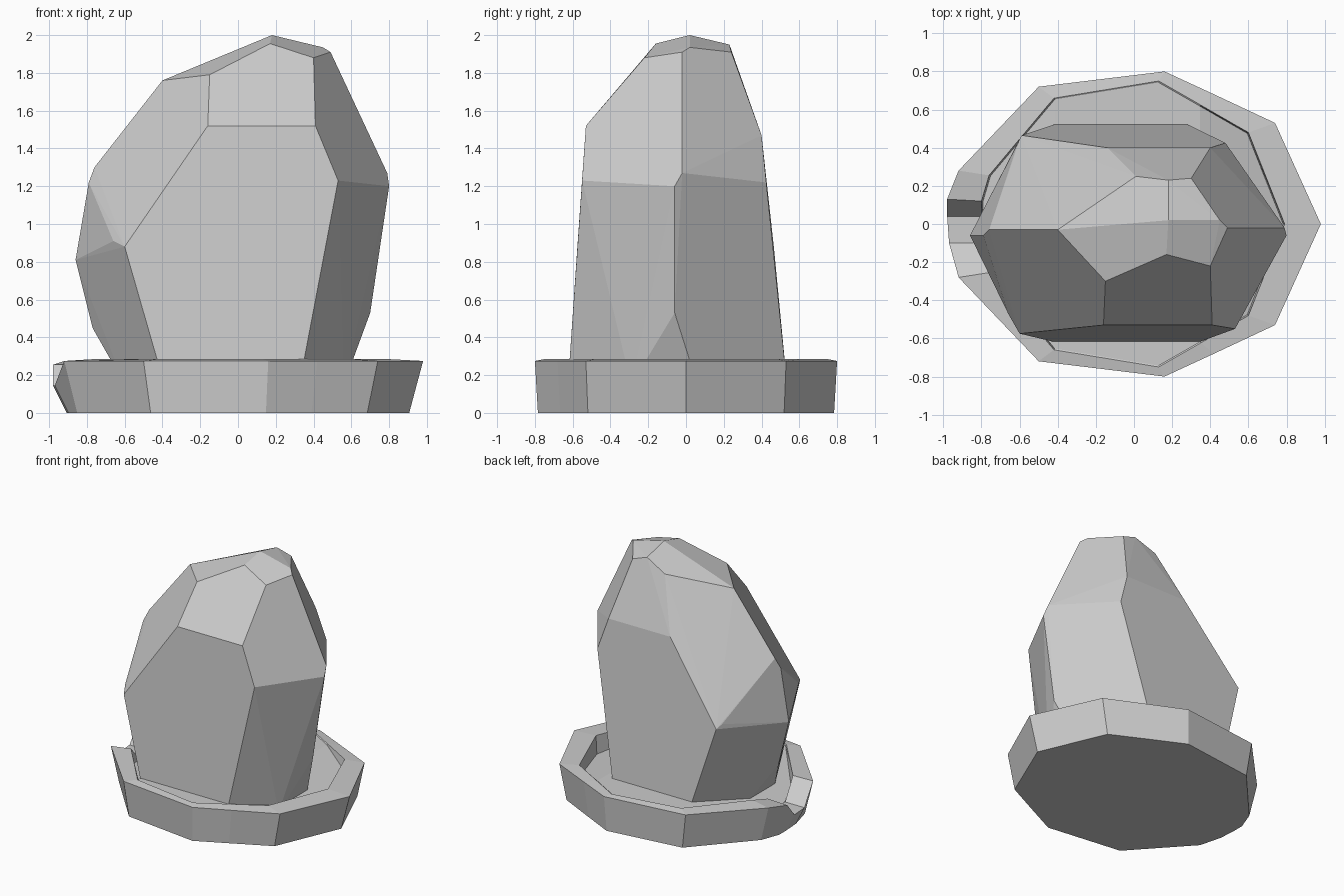
import bpy
import bmesh
import math

default_cube = bpy.data.objects.get("Cube")
if default_cube:
    bpy.data.objects.remove(default_cube, do_unlink=True)


def make_material(name, value):
    material = bpy.data.materials.new(name)
    material.use_nodes = True
    colour = (value, value, value, 1)
    material.diffuse_color = colour
    material.node_tree.nodes["Principled BSDF"].inputs["Base Color"].default_value = colour
    return material


stone = make_material("stone grey", 0.6)


def finish(name, bm):
    """Turn a bmesh into a flat shaded stone object."""
    bmesh.ops.recalc_face_normals(bm, faces=bm.faces)
    mesh = bpy.data.meshes.new(name)
    bm.to_mesh(mesh)
    bm.free()
    mesh.materials.append(stone)
    item = bpy.data.objects.new(name, mesh)
    bpy.context.collection.objects.link(item)
    return item


# Boulder: facet corners in groups, wrapped in a convex hull
crown = [(.18, .02, 2), (.17, -.16, 1.955), (.45, .02, 1.935), (.49, -.02, 1.91),
         (.4, -.22, 1.88), (.18, .23, 1.95), (.3, .24, 1.91), (.01, .25, 1.87),
         (-.4, -.03, 1.76), (-.15, -.3, 1.79)]
front_shoulder = [(-.16, -.53, 1.52), (.41, -.53, 1.52), (.53, -.55, 1.23),
                  (-.6, -.575, .88), (-.66, -.47, .91)]
back_shoulder = [(-.14, .4, 1.47), (.4, .4, 1.47), (.48, .425, 1.22),
                 (-.59, .465, .88), (-.61, .42, .91)]
left_ridge = [(.79, -.02, 1.27), (.8, -.06, 1.2), (.7, -.06, .53)]
right_ridge = [(-.76, -.03, 1.3), (-.79, -.06, 1.22), (-.86, -.06, .81), (-.77, -.06, .45)]
foot = [(x, y, .15) for x, y in ((-.39, -.625), (.325, -.625), (.255, .535), (-.38, .535),
                                 (.56, -.29), (.56, .06), (-.6, -.25), (-.6, .12))]

bm = bmesh.new()
for corner in crown + front_shoulder + back_shoulder + left_ridge + right_ridge + foot:
    bm.verts.new(corner)
hull = bmesh.ops.convex_hull(bm, input=bm.verts)
loose = [v for v in bm.verts if not v.link_faces]
bmesh.ops.delete(bm, geom=loose, context="VERTS")
bmesh.ops.dissolve_limit(bm, angle_limit=math.radians(2), verts=bm.verts, edges=bm.edges)
finish("boulder", bm)

# Dish outline: (outer x, outer y, inner x, inner y) for the back half, left to right
side = [(.74, .53, .6, .48), (.42, .68, .35, .624), (.16, .8, .13, .75),
        (-.5, .72, -.42, .66), (-.92, .28, -.76, .255)]
mirrored = [(ox, -oy, ix, -iy) for ox, oy, ix, iy in reversed(side)]
spout = [(-.98, .13, -.8, .12), (-.98, .04, -.8, .04), (-.97, -.1, -.8, -.1)]
spout_heights = [.255, .145, .145]
outline = [(.98, 0, .79, 0)] + side + spout + mirrored
spout_start = 1 + len(side)


def floor_height(x):
    """Level in the middle, sloping down toward both ends."""
    return .28 - .32 * max(0, x - .35) - .37 * max(0, -.42 - x)


bm = bmesh.new()
rings = []
for i, (ox, oy, ix, iy) in enumerate(outline):
    low = spout_start <= i < spout_start + len(spout)
    lip = spout_heights[i - spout_start] if low else .275
    inner_lip = lip if low else .285
    bottom = bm.verts.new((ox * .925, oy * .98, 0))
    outer = bm.verts.new((ox, oy, lip))
    inner = bm.verts.new((ix, iy, inner_lip))
    floor = bm.verts.new((ix * .99, iy * .99, min(floor_height(ix), inner_lip - .002)))
    rings.append((bottom, outer, inner, floor))

# Outer wall, rim and inner wall
count = len(rings)
for i in range(count):
    here, there = rings[i], rings[(i + 1) % count]
    for level in range(3):
        bm.faces.new((here[level], there[level], there[level + 1], here[level + 1]))

# Underside and the three floor panels
bm.faces.new([ring[0] for ring in rings])
floor = [ring[3] for ring in rings]
bm.faces.new(floor[-2:] + floor[:3])
bm.faces.new(floor[2:5] + floor[-4:-1])
bm.faces.new(floor[4:-3])
finish("dish", bm)
